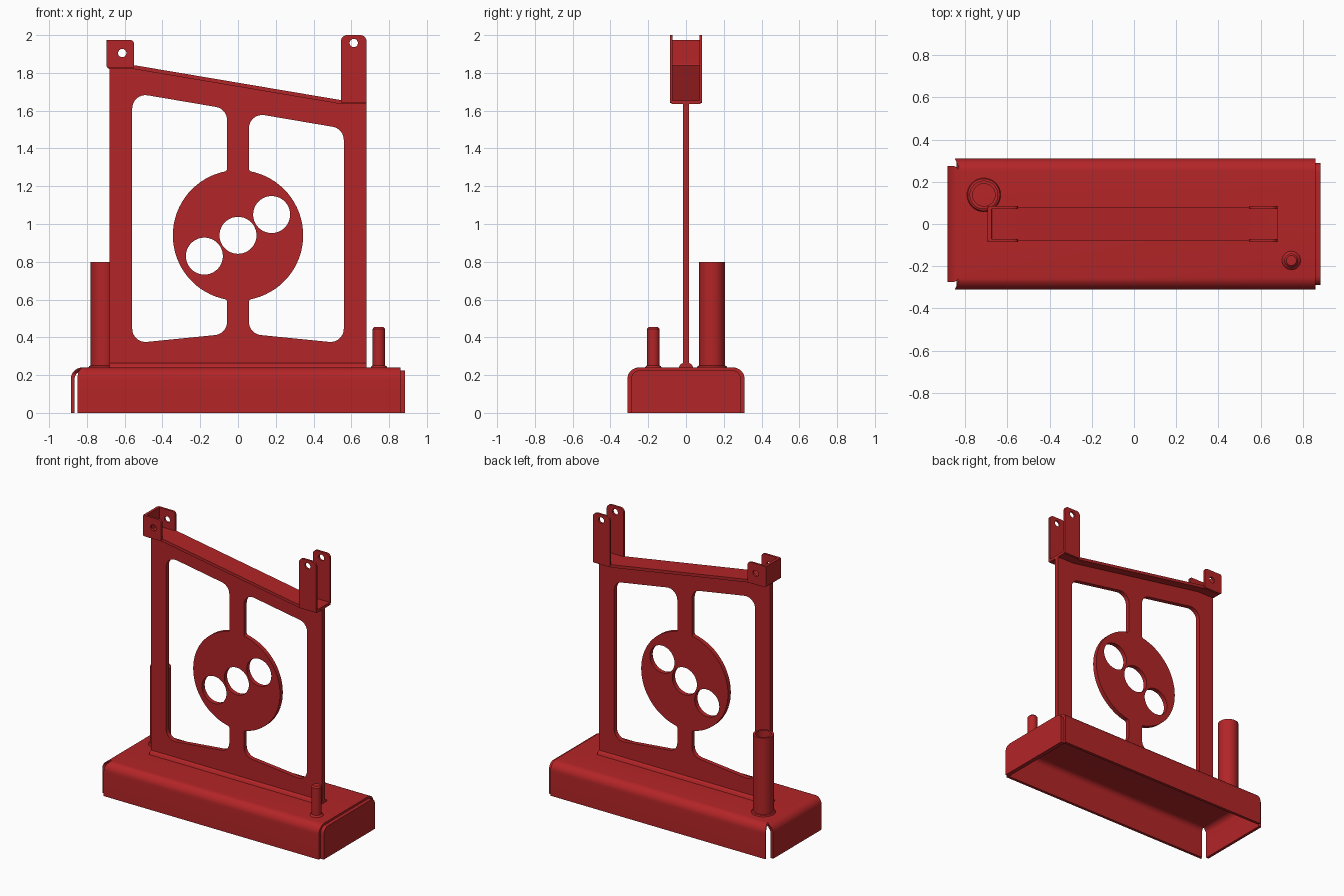
import bpy, bmesh, math
from mathutils import Vector

if "Cube" in bpy.data.objects:
    bpy.data.objects.remove(bpy.data.objects["Cube"])

red = bpy.data.materials.new("red_paint")
red.diffuse_color = (0.45, 0.018, 0.02, 1)
red.use_nodes = True
red.node_tree.nodes["Principled BSDF"].inputs["Base Color"].default_value = red.diffuse_color


def finish(name, bm):
    bmesh.ops.remove_doubles(bm, verts=bm.verts, dist=1e-5)
    bmesh.ops.recalc_face_normals(bm, faces=bm.faces)
    me = bpy.data.meshes.new(name)
    bm.to_mesh(me)
    bm.free()
    me.materials.append(red)
    ob = bpy.data.objects.new(name, me)
    bpy.context.collection.objects.link(ob)
    bpy.ops.object.select_all(action='DESELECT')
    bpy.context.view_layer.objects.active = ob
    ob.select_set(True)
    bpy.ops.object.shade_smooth_by_angle(angle=math.radians(30))
    return ob


def rounded(pts, n=8):
    """Outline from (u, v[, radius]) corners, with filleted corners."""
    out = []
    for i, p in enumerate(pts):
        c = Vector(p[:2])
        r = p[2] if len(p) > 2 else 0
        if not r:
            out.append(c)
            continue
        a = (Vector(pts[i - 1][:2]) - c).normalized()
        b = (Vector(pts[(i + 1) % len(pts)][:2]) - c).normalized()
        half = a.angle(b) / 2
        mid = c + (a + b).normalized() * (r / math.sin(half))
        s = c + a * (r / math.tan(half)) - mid
        e = c + b * (r / math.tan(half)) - mid
        sweep = math.pi - 2 * half
        for k in range(n + 1):
            t = k / n
            out.append(mid + (s * math.sin((1 - t) * sweep) + e * math.sin(t * sweep)) / math.sin(sweep))
    return out


def circle(u, v, r, n=40):
    return [Vector((u + r * math.cos(2 * math.pi * k / n), v + r * math.sin(2 * math.pi * k / n)))
            for k in range(n)]


def plate(name, loops, axis, lo, hi, tweak=None):
    """Fill an outline with holes and extrude it along x or y."""
    cu = bpy.data.curves.new(name + "_outline", 'CURVE')
    cu.dimensions = '2D'
    cu.fill_mode = 'BOTH'
    cu.extrude = (hi - lo) / 2
    for loop in loops:
        sp = cu.splines.new('POLY')
        sp.points.add(len(loop) - 1)
        for p, q in zip(sp.points, loop):
            p.co = (q[0], q[1], 0, 1)
        sp.use_cyclic_u = True
    tmp = bpy.data.objects.new(name + "_outline", cu)
    bpy.context.collection.objects.link(tmp)
    me = bpy.data.meshes.new_from_object(tmp.evaluated_get(bpy.context.evaluated_depsgraph_get()))
    bpy.data.objects.remove(tmp)
    bpy.data.curves.remove(cu)
    bm = bmesh.new()
    bm.from_mesh(me)
    bpy.data.meshes.remove(me)
    for v in bm.verts:
        a, b, w = v.co
        w += (lo + hi) / 2
        v.co = (w, a, b) if axis == 'x' else (a, w, b)
        if tweak:
            tweak(v.co)
    return finish(name, bm)


def lathe(name, profile, x, y, n=40):
    """Revolve a closed (radius, z) profile about a vertical axis."""
    bm = bmesh.new()
    vs = [bm.verts.new((x + r, y, z)) for r, z in profile]
    es = [bm.edges.new((vs[i - 1], vs[i])) for i in range(len(vs))]
    bmesh.ops.spin(bm, geom=vs + es, cent=(x, y, 0), axis=(0, 0, 1),
                   angle=2 * math.pi, steps=n, use_merge=True)
    bmesh.ops.dissolve_degenerate(bm, edges=bm.edges, dist=1e-5)
    return finish(name, bm)


# Folded base channel, open below, relief-cut at its left corners
def cut_left(co):
    if co.x < 0:
        co.x = -0.82 - 0.03 * min(1, max(0, (abs(co.y) - 0.25) / 0.06))


plate("base_channel", [rounded([(-.31, 0), (-.31, .24, .06), (.31, .24, .06), (.31, 0),
                                (.29, 0), (.29, .22, .04), (-.29, .22, .04), (-.29, 0)])],
      'x', -.85, .86, cut_left)


# Left end folded down from the top sheet
def taper(co):
    t = min(1, max(0, (co.x + 0.85) / 0.03))
    co.y = math.copysign(0.275 - 0.025 * t, co.y)


plate("base_left_flange", [rounded([(-.82, .24), (-.885, .24, .06), (-.885, 0),
                                    (-.865, 0), (-.865, .22, .04), (-.82, .22)])],
      'y', -.275, .275, taper)

# Right end cap
plate("base_right_cap", [rounded([(-.29, 0), (-.29, .225, .045), (.29, .225, .045), (.29, 0)])],
      'x', .855, .885)


# Upright panel with two windows around a central disc
def window(s):
    top = lambda x: 1.60 - 0.17 * x
    low = lambda x: 0.424 - 0.1 * abs(x)
    inn, out, R = s * .058, s * .56, .345
    t0, n = math.asin(.058 / R), 32
    arc = []
    for k in range(n + 1):
        t = t0 + (math.pi - 2 * t0) * k / n
        arc.append((s * R * math.sin(t), .94 + R * math.cos(t), .016 if k in (0, n) else 0))
    return rounded([(out, top(out), .07), (inn, top(inn), .07)] + arc +
                   [(inn, low(inn), .07), (out, low(out), .07)])


holes = [circle(x, z, .098) for x, z in ((-.178, .83), (0, .94), (.178, 1.05))]
panel = [(-.68, .235), (.68, .235), (.68, 1.64), (.55, 1.64), (-.55, 1.825), (-.68, 1.825)]
plate("upright_panel", [rounded(panel), window(-1), window(1)] + holes, 'y', -.016, .016)

# Weld beads along the panel foot
for s, side in ((-1, "front"), (1, "back")):
    plate("panel_weld_" + side, [[(s * .012, .235), (s * .038, .24), (s * .03, .256), (s * .012, .266)]],
          'x', -.68, .68)

# Sloping top strap, bent flat at both ends and up at the left
plate("top_strap", [rounded([(-.695, 1.975), (-.695, 1.82, .02), (-.55, 1.82), (.545, 1.635),
                             (.68, 1.635), (.68, 1.655), (.55, 1.655), (-.545, 1.84),
                             (-.675, 1.84, .008), (-.675, 1.975)])], 'y', -.078, .078)

# Bracket ears with pin holes
for s, side in ((-1, "front"), (1, "back")):
    lo, hi = sorted((s * .071, s * .086))
    plate("left_ear_" + side, [rounded([(-.695, 1.825, .01), (-.55, 1.825, .01),
                                        (-.55, 1.975, .022), (-.695, 1.975, .01)]),
                               circle(-.613, 1.905, .022, 24)], 'y', lo, hi)
    plate("right_ear_" + side, [rounded([(.545, 1.64, .01), (.68, 1.64, .01),
                                         (.68, 2.0, .032), (.545, 2.0, .032)]),
                                circle(.613, 1.958, .022, 24)], 'y', lo, hi)

# Tall hollow tube and short peg, each with a weld ring
lathe("tall_tube", [(.068, .235), (.068, .80), (.053, .80), (.053, .235)], -.712, .138)
lathe("tall_tube_weld", [(.06, .235), (.08, .24), (.076, .248), (.06, .255)], -.712, .138)
lathe("short_peg", [(0, .235), (.033, .235), (.033, .445), (.024, .455), (0, .455)], .746, -.173)
lathe("short_peg_weld", [(.028, .235), (.044, .24), (.04, .247), (.028, .254)], .746, -.173)
